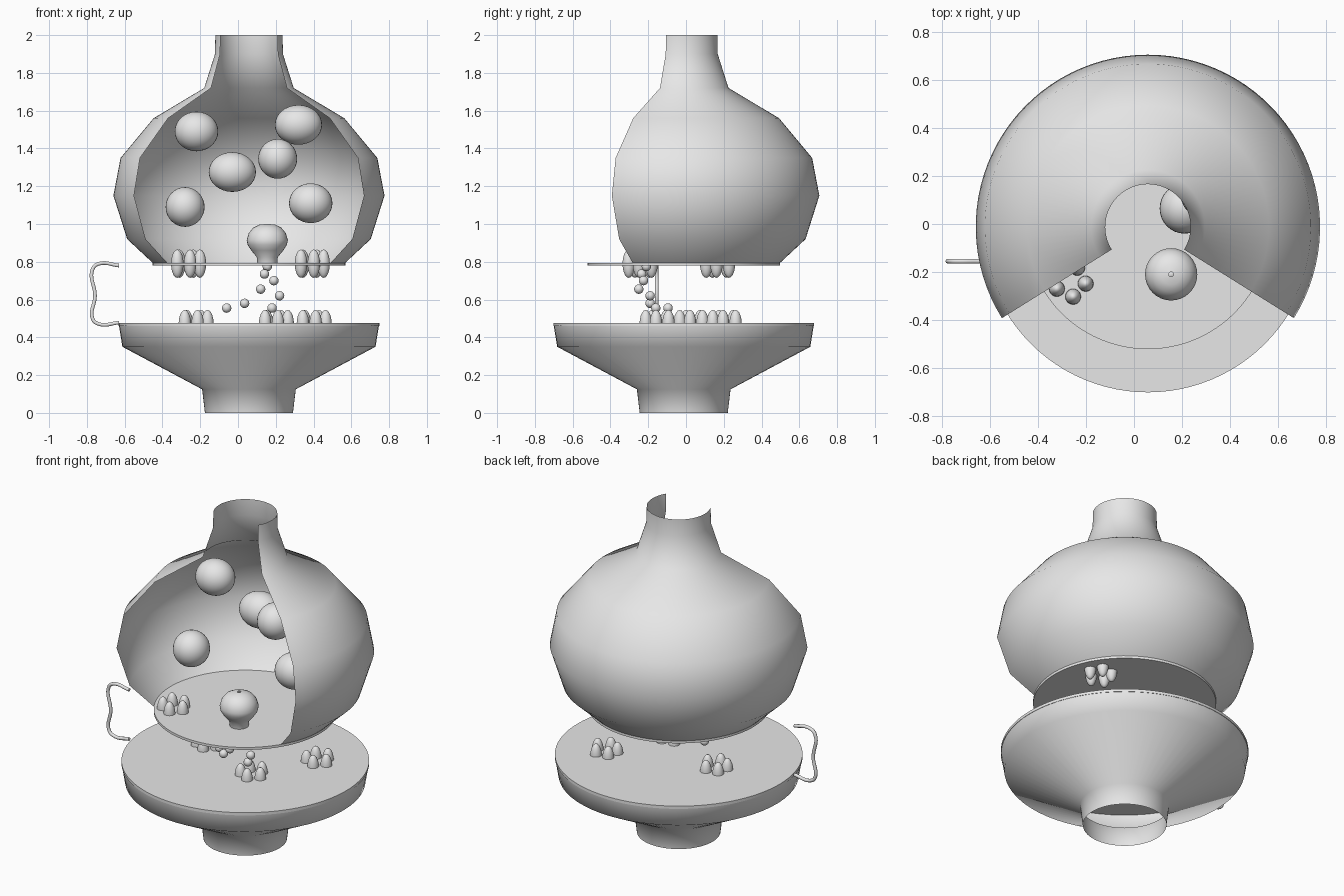
import bpy, math
from math import cos, sin, radians, tau

if "Cube" in bpy.data.objects:
    bpy.data.objects.remove(bpy.data.objects["Cube"])

AXIS = (0.058, -0.012)

grey = bpy.data.materials.new("light_grey")
grey.use_nodes = True
grey.diffuse_color = (0.8, 0.8, 0.8, 1)
grey.node_tree.nodes["Principled BSDF"].inputs["Base Color"].default_value = (0.8, 0.8, 0.8, 1)


def finish(obj, name, angle=None):
    obj.name = name
    obj.data.materials.append(grey)
    bpy.ops.object.select_all(action="DESELECT")
    obj.select_set(True)
    bpy.context.view_layer.objects.active = obj
    if angle:
        bpy.ops.object.shade_smooth_by_angle(angle=radians(angle))
    else:
        bpy.ops.object.shade_smooth()
    return obj


def lathe(name, profile, centre=AXIS, start=0, sweep=360, steps=64):
    """Open surface of revolution from (radius, height) points, bottom to top."""
    closed = sweep == 360
    cols = steps if closed else steps + 1
    n = len(profile)
    verts = []
    for i in range(cols):
        a = radians(start + sweep * i / steps)
        verts += [(centre[0] + r * cos(a), centre[1] + r * sin(a), z) for r, z in profile]
    faces = []
    for i in range(steps):
        j = (i + 1) % cols
        faces += [(i * n + k, j * n + k, j * n + k + 1, i * n + k + 1) for k in range(n - 1)]
    mesh = bpy.data.meshes.new(name)
    mesh.from_pydata(verts, [], faces)
    obj = bpy.data.objects.new(name, mesh)
    bpy.context.collection.objects.link(obj)
    return finish(obj, name)


def disc(name, radius, bottom, top):
    bpy.ops.mesh.primitive_cylinder_add(vertices=96, radius=radius, depth=top - bottom,
                                        location=(*AXIS, (top + bottom) / 2))
    return finish(bpy.context.object, name, 30)


def ball(name, location, scale, segments=32):
    bpy.ops.mesh.primitive_uv_sphere_add(segments=segments, ring_count=segments // 2,
                                         radius=1, location=location)
    obj = bpy.context.object
    obj.scale = scale
    return finish(obj, name)


# Upper bulb with neck, cut open at the front
lathe("upper_bulb", [(0.50, 0.785), (0.645, 0.92), (0.718, 1.15), (0.68, 1.35),
                     (0.505, 1.56), (0.237, 1.72), (0.18, 1.9), (0.178, 2.0)],
      start=-32, sweep=244)
disc("upper_floor", 0.51, 0.779, 0.794)

# Lower bowl with open stem
lathe("lower_bowl", [(0.233, 0), (0.248, 0.125), (0.67, 0.35), (0.688, 0.46)])
disc("lower_plate", 0.69, 0.46, 0.477)

# Round sacs inside the bulb
for i, (x, y, z, rx) in enumerate([(-0.22, 0.094, 1.49, 0.115), (0.32, 0.12, 1.525, 0.125),
                                   (-0.03, 0.26, 1.275, 0.125), (0.21, 0.065, 1.345, 0.103),
                                   (-0.28, -0.052, 1.09, 0.103), (0.385, 0.0, 1.11, 0.115)]):
    ball(f"sac_{i + 1}", (x, y, z), (rx, 0.105, 0.105))

# Sac opening through the floor
lathe("open_sac", [(0.052, 0.785), (0.056, 0.825), (0.085, 0.86), (0.104, 0.89), (0.109, 0.915),
                   (0.098, 0.952), (0.075, 0.98), (0.043, 0.996), (0.01, 1.0)],
      centre=(0.155, -0.21), steps=32)

# Released droplets
for i, p in enumerate([(0.155, -0.21, 0.775), (0.14, -0.235, 0.735), (0.19, -0.225, 0.70),
                       (0.12, -0.25, 0.655), (0.22, -0.19, 0.62), (0.035, -0.19, 0.58),
                       (-0.06, -0.095, 0.555), (0.18, -0.16, 0.555)]):
    ball(f"droplet_{i + 1}", p, (0.025,) * 3, 16)

# Rings of five pods set into the floor and the plate
for c, (x, y, z) in enumerate([(-0.265, -0.24, 0.79), (0.39, 0.17, 0.79),
                               (-0.225, 0.03, 0.47), (0.20, -0.15, 0.47), (0.40, 0.205, 0.47)]):
    for k in range(5):
        a = radians(-8) + tau * k / 5
        ball(f"pod_{c + 1}_{k + 1}", (x + 0.064 * cos(a), y + 0.064 * sin(a), z),
             (0.033, 0.033, 0.075), 20)

# Thin bracket at the side, joining the two levels
curve = bpy.data.curves.new("side_bracket", "CURVE")
curve.dimensions = "3D"
curve.bevel_depth = 0.01
curve.bevel_resolution = 3
curve.use_fill_caps = True
path = [(-0.63, 0.78), (-0.735, 0.79), (-0.768, 0.765), (-0.757, 0.62), (-0.768, 0.495),
        (-0.735, 0.47), (-0.63, 0.478)]
spline = curve.splines.new("BEZIER")
spline.bezier_points.add(len(path) - 1)
for point, (x, z) in zip(spline.bezier_points, path):
    point.co = (x, -0.155, z)
    point.handle_left_type = point.handle_right_type = "AUTO"
curve.materials.append(grey)
bracket = bpy.data.objects.new("side_bracket", curve)
bpy.context.collection.objects.link(bracket)
